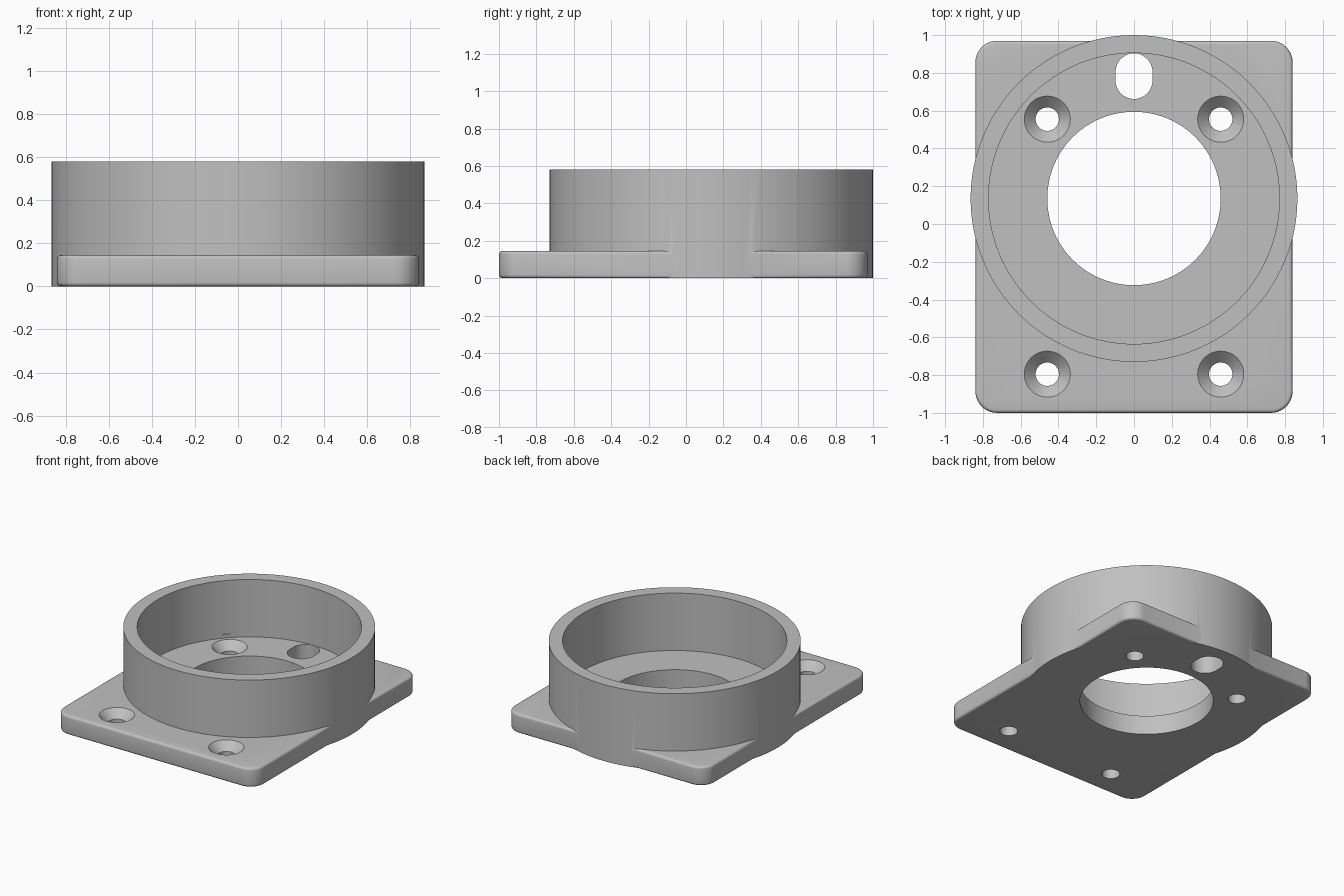
import bpy, bmesh, math

if "Cube" in bpy.data.objects:
    bpy.data.objects.remove(bpy.data.objects["Cube"])

CY = 0.135      # ring centre in y
TOP = 0.145     # plate thickness
HEIGHT = 0.58   # ring height

grey = bpy.data.materials.new("plain grey")
grey.diffuse_color = (0.53, 0.53, 0.53, 1)
grey.use_nodes = True
grey.node_tree.nodes["Principled BSDF"].inputs["Base Color"].default_value = grey.diffuse_color


def arc(cx, cy, r, a0, a1, n):
    return [(cx + r * math.cos(math.radians(a0 + (a1 - a0) * i / n)),
             cy + r * math.sin(math.radians(a0 + (a1 - a0) * i / n))) for i in range(n + 1)]


def prism(name, outline, z0, z1, bevel=0):
    """Extrude a closed outline, optionally rounding its top and bottom rims."""
    bm = bmesh.new()
    face = bm.faces.new([bm.verts.new((x, y, z0)) for x, y in outline])
    ext = bmesh.ops.extrude_face_region(bm, geom=[face])["geom"]
    for v in ext:
        if isinstance(v, bmesh.types.BMVert):
            v.co.z = z1
    bmesh.ops.recalc_face_normals(bm, faces=bm.faces)
    if bevel:
        rims = [e for e in bm.edges if abs(e.verts[0].co.z - e.verts[1].co.z) < 1e-6]
        bmesh.ops.bevel(bm, geom=rims, offset=bevel, segments=4, profile=0.5, affect='EDGES')
    return finish(name, bm)


def finish(name, bm):
    me = bpy.data.meshes.new(name)
    bm.to_mesh(me)
    bm.free()
    me.materials.append(grey)
    ob = bpy.data.objects.new(name, me)
    bpy.context.collection.objects.link(ob)
    return ob


def disc(name, r, z0, z1, n=128):
    return prism(name, arc(0, CY, r, 0, 360, n)[:-1], z0, z1)


def screw_cutter(x, y):
    """Through hole with a conical countersink, as one revolved solid."""
    n, r, R, depth, over = 48, 0.062, 0.122, 0.06, 0.03
    slope = (R - r) / depth
    profile = [(r, -0.1), (r, TOP - depth), (R + over * slope, TOP + over)]
    bm = bmesh.new()
    rings = [[bm.verts.new((x + q * math.cos(math.tau * i / n), y + q * math.sin(math.tau * i / n), z))
              for i in range(n)] for q, z in profile]
    for a, b in zip(rings, rings[1:]):
        for i in range(n):
            bm.faces.new((a[i], a[(i + 1) % n], b[(i + 1) % n], b[i]))
    bm.faces.new(rings[0])
    bm.faces.new(rings[-1])
    bmesh.ops.recalc_face_normals(bm, faces=bm.faces)
    return finish("screw_hole_cutter", bm)


def combine(target, tool, op):
    mod = target.modifiers.new(op, 'BOOLEAN')
    mod.operation, mod.solver, mod.object = op, 'EXACT', tool
    bpy.context.view_layer.objects.active = target
    bpy.ops.object.modifier_apply(modifier=mod.name)
    bpy.data.objects.remove(tool)


# base plate with rounded corners
W, Y0, Y1, RC = 0.84, -1.0, 0.97, 0.115
corners = [(W - RC, Y1 - RC, 0), (RC - W, Y1 - RC, 90), (RC - W, Y0 + RC, 180), (W - RC, Y0 + RC, 270)]
outline = [p for x, y, a in corners for p in arc(x, y, RC, a, a + 90, 10)]
flange = prism("ring_flange", outline, 0, TOP, bevel=0.018)

# round collar, its pocket and the central bore
combine(flange, disc("collar", 0.865, 0, HEIGHT), 'UNION')
combine(flange, disc("pocket_cutter", 0.77, TOP, HEIGHT + 0.2), 'DIFFERENCE')
combine(flange, disc("bore_cutter", 0.459, -0.1, TOP + 0.1, 96), 'DIFFERENCE')

# cable slot at the back
slot = arc(0, 0.805, 0.098, 0, 180, 20) + arc(0, 0.76, 0.098, 180, 360, 20)
combine(flange, prism("slot_cutter", slot, -0.1, TOP + 0.1), 'DIFFERENCE')

# four countersunk screw holes
for sx in (-1, 1):
    for y in (0.555, -0.795):
        combine(flange, screw_cutter(sx * 0.459, y), 'DIFFERENCE')

# smooth shading with crisp edges
bpy.ops.object.select_all(action='DESELECT')
flange.select_set(True)
bpy.context.view_layer.objects.active = flange
bpy.ops.object.shade_smooth_by_angle(angle=math.radians(30))
